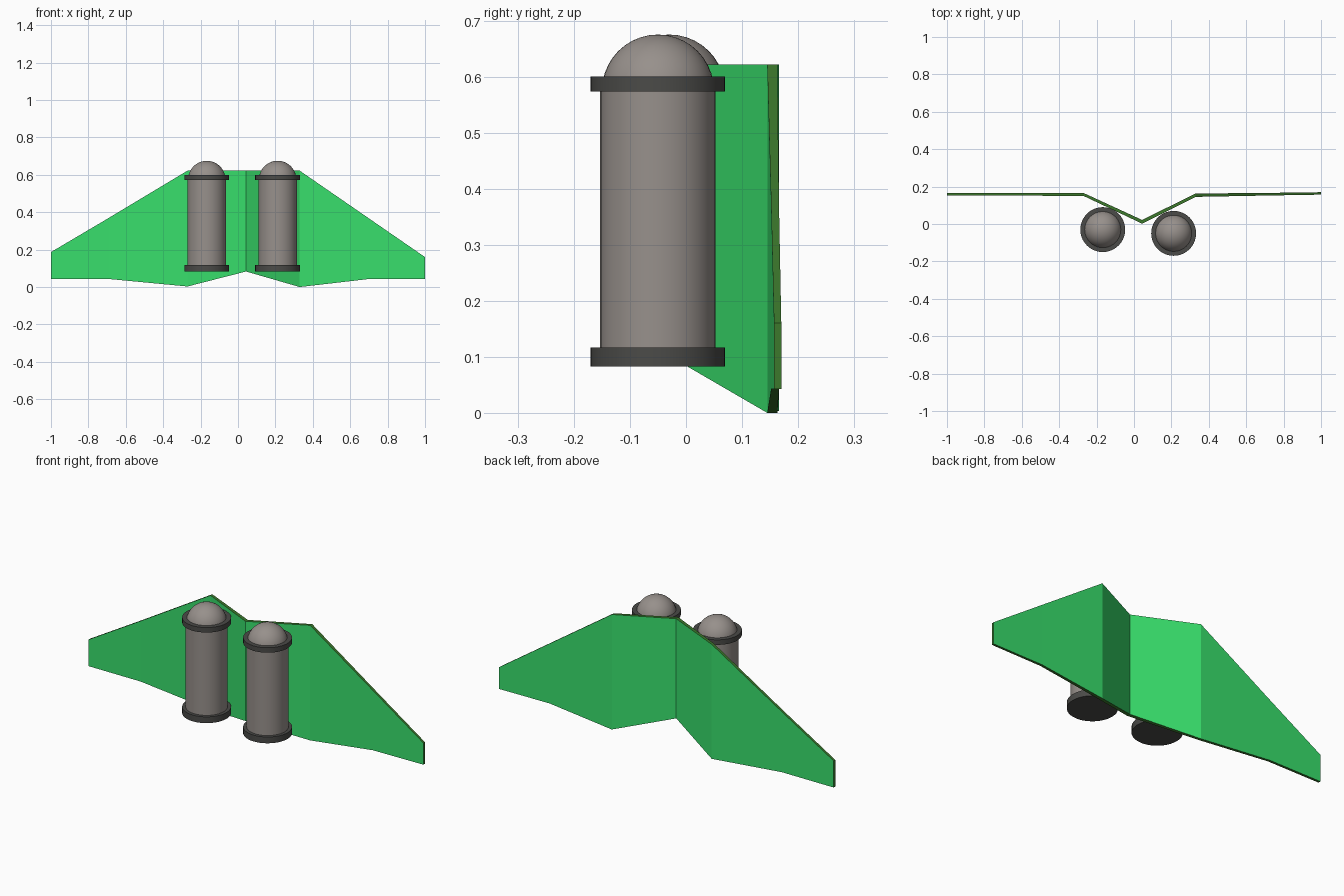
import bpy, bmesh
from math import sin, cos, pi

if "Cube" in bpy.data.objects:
    bpy.data.objects.remove(bpy.data.objects["Cube"])


def material(name, rgb):
    m = bpy.data.materials.new(name)
    m.diffuse_color = (*rgb, 1)
    m.use_nodes = True
    m.node_tree.nodes["Principled BSDF"].inputs["Base Color"].default_value = m.diffuse_color
    return m


GREEN = material("wing_green", (0.04, 0.74, 0.15))
EDGE = material("edge_green", (0.045, 0.19, 0.025))
METAL = material("warm_grey", (0.31, 0.28, 0.26))
DARK = material("dark_grey", (0.07, 0.07, 0.065))


def new_object(name, bm, mats):
    bmesh.ops.recalc_face_normals(bm, faces=bm.faces)
    me = bpy.data.meshes.new(name)
    bm.to_mesh(me)
    bm.free()
    for m in mats:
        me.materials.append(m)
    ob = bpy.data.objects.new(name, me)
    bpy.context.collection.objects.link(ob)
    return ob


def lathe(name, profile, x, y, mat, n=40):
    """Spin (radius, z) points about a vertical axis; radius 0 makes a pole."""
    bm = bmesh.new()
    rings = []
    for r, z in profile:
        k = n if r > 1e-6 else 1
        rings.append([bm.verts.new((r * cos(2 * pi * i / n), r * sin(2 * pi * i / n), z))
                      for i in range(k)])
    for a, b in zip(rings, rings[1:]):
        for i in range(n):
            j = (i + 1) % n
            quad = [a[i % len(a)], a[j % len(a)], b[j % len(b)], b[i % len(b)]]
            bm.faces.new(list(dict.fromkeys(quad)))
    ob = new_object(name, bm, [mat])
    ob.location = (x, y, 0)
    bpy.ops.object.select_all(action='DESELECT')
    ob.select_set(True)
    bpy.context.view_layer.objects.active = ob
    bpy.ops.object.shade_smooth_by_angle(angle=0.6)
    return ob


# Folded wing: one cross-section per crease (x, bottom z, top z, front y, back y)
sections = [
    (-1.00, 0.043, 0.187, 0.152, 0.166),
    (-0.69, 0.043, 0.370, 0.152, 0.166),
    (-0.27, 0.003, 0.622, 0.150, 0.166),
    (0.043, 0.083, 0.622, 0.002, 0.022),
    (0.33, 0.000, 0.622, 0.145, 0.163),
    (0.70, 0.043, 0.367, 0.152, 0.166),
    (1.00, 0.043, 0.160, 0.157, 0.170),
]
bm = bmesh.new()
loops = [[bm.verts.new(p) for p in ((x, f, lo), (x, b, lo), (x, b, hi), (x, f, hi))]
         for x, lo, hi, f, b in sections]
for a, b in zip(loops, loops[1:]):
    for i in range(4):
        j = (i + 1) % 4
        face = bm.faces.new((a[i], a[j], b[j], b[i]))
        face.material_index = 1 if i in (0, 2) else 0
for cap in (loops[0], loops[-1]):
    bm.faces.new(cap).material_index = 1
new_object("wing", bm, [GREEN, EDGE])


def band(r, z0, z1):
    return [(0, z0), (r, z0), (r, z1), (0, z1)]


# Two rocket tanks: tube, domed cap, and a collar at each end
for side, x, y in (("left", -0.167, -0.030), ("right", 0.212, -0.050)):
    lathe(side + "_tank", band(0.103, 0.10, 0.585), x, y, METAL)
    dome = [(0.1 * cos(t * pi / 20), 0.575 + 0.1 * sin(t * pi / 20)) for t in range(10)]
    lathe(side + "_dome", [(0, 0.575)] + dome + [(0, 0.675)], x, y, METAL)
    lathe(side + "_bottom_collar", band(0.12, 0.083, 0.117), x, y, DARK)
    lathe(side + "_top_collar", band(0.12, 0.573, 0.600), x, y, DARK)
